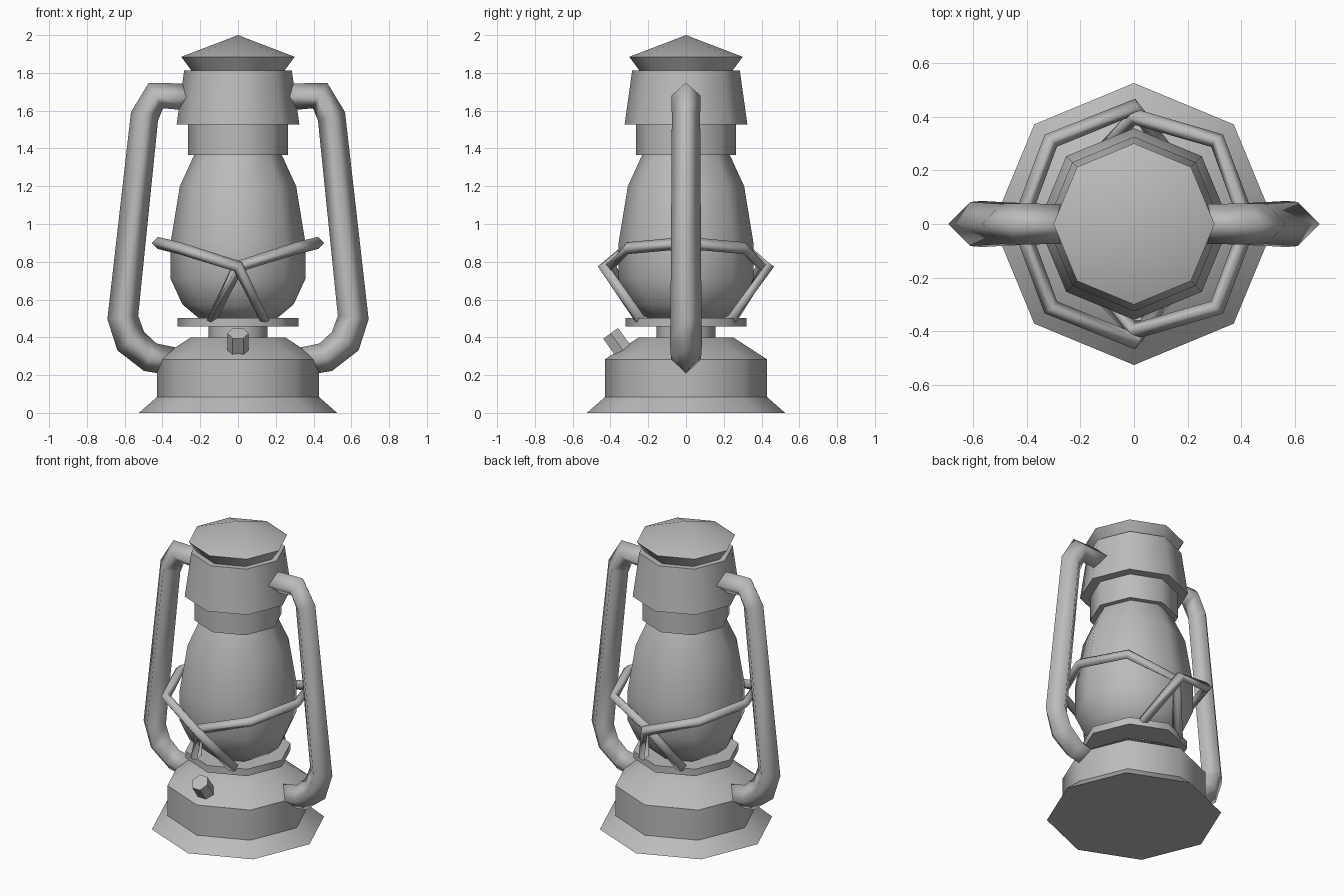
import bpy, bmesh, math
from mathutils import Vector, Matrix

cube = bpy.data.objects.get("Cube")
if cube:
    bpy.data.objects.remove(cube, do_unlink=True)

metal = bpy.data.materials.new("plain_grey")
metal.use_nodes = True
GREY = (0.5, 0.5, 0.5, 1)
metal.diffuse_color = GREY
metal.node_tree.nodes["Principled BSDF"].inputs["Base Color"].default_value = GREY


def finish(name, bm, angle):
    bmesh.ops.recalc_face_normals(bm, faces=bm.faces)
    mesh = bpy.data.meshes.new(name)
    bm.to_mesh(mesh)
    bm.free()
    mesh.materials.append(metal)
    obj = bpy.data.objects.new(name, mesh)
    bpy.context.collection.objects.link(obj)
    bpy.ops.object.select_all(action='DESELECT')
    obj.select_set(True)
    bpy.context.view_layer.objects.active = obj
    bpy.ops.object.shade_smooth_by_angle(angle=math.radians(angle))
    return obj


def skin(bm, rings):
    """Join consecutive vertex rings with quads and close both ends."""
    n = len(rings[0])
    for a, b in zip(rings, rings[1:]):
        for i in range(n):
            j = (i + 1) % n
            bm.faces.new((a[i], a[j], b[j], b[i]))
    bm.faces.new(rings[0])
    bm.faces.new(rings[-1])


def lathe(name, profile, sides=8, angle=46):
    bm = bmesh.new()
    rings = []
    for r, z in profile:
        rings.append([bm.verts.new((r * math.cos(math.tau * i / sides),
                                    r * math.sin(math.tau * i / sides), z))
                      for i in range(sides)])
    skin(bm, rings)
    bmesh.ops.remove_doubles(bm, verts=bm.verts, dist=0.0005)
    return finish(name, bm, angle)


def tube(name, path, side):
    """Four-sided mitred tube along (x, y, z, radius) points."""
    bm = bmesh.new()
    pts = [Vector(p[:3]) for p in path]
    rings = []
    for k, p in enumerate(pts):
        before = (p - pts[k - 1]).normalized() if k else None
        after = (pts[k + 1] - p).normalized() if k < len(pts) - 1 else None
        before, after = before or after, after or before
        t = (before + after).normalized()
        u = (side - t * side.dot(t)).normalized()
        v = t.cross(u)
        r = path[k][3]
        rings.append([bm.verts.new(p + d * r) for d in (u, v, -u, -v)])
    skin(bm, rings)
    return finish(name, bm, 120)


# Stacked body parts
lathe("base", [(0.525, 0), (0.43, 0.083), (0.43, 0.283), (0.25, 0.4)])
lathe("burner_neck", [(0.157, 0.39), (0.157, 0.47)])
lathe("burner_plate", [(0.32, 0.457), (0.32, 0.503)])
lathe("glass_globe", [(0.2, 0.495), (0.295, 0.575), (0.357, 0.71), (0.357, 0.9),
                      (0.308, 1.2), (0.23, 1.37)])
lathe("chimney_ring", [(0.265, 1.365), (0.265, 1.54)])
lathe("hood", [(0.325, 1.527), (0.285, 1.812)])
lathe("cap", [(0.245, 1.81), (0.3, 1.885), (0, 2.0)])

# Fuel filler, tilted out over the front of the base
filler = lathe("fuel_filler", [(0.056, -0.02), (0.056, 0.135)], sides=6)
filler.data.transform(Matrix.Translation((0, -0.32, 0.312))
                      @ Matrix.Rotation(math.radians(36), 4, 'X'))

# Side tubes and guard wires, one per side
BOW = [(0.22, 1.67, .073), (0.435, 1.68, .077), (0.495, 1.57, .075),
       (0.61, 0.505, .082), (0.568, 0.38, .086), (0.465, 0.295, .08), (0.33, 0.27, .075)]
for label, s, reach in (("left", 1, 0.40), ("right", -1, 0.435)):
    tube(label + "_side_tube", [(s * x, 0, z, r) for x, z, r in BOW], Vector((0, 1, 0)))
    half = [(-0.14 * s, 0.24, 0.49), (0, reach, 0.775), (0.31 * s, 0.31, 0.872)]
    wire = [(x, -y, z, 0.032) for x, y, z in half] + [(0.425 * s, 0, 0.9, 0.032)]
    wire += [(x, y, z, 0.032) for x, y, z in reversed(half)]
    tube(label + "_guard_wire", wire, Vector((0, 0, 1)))
